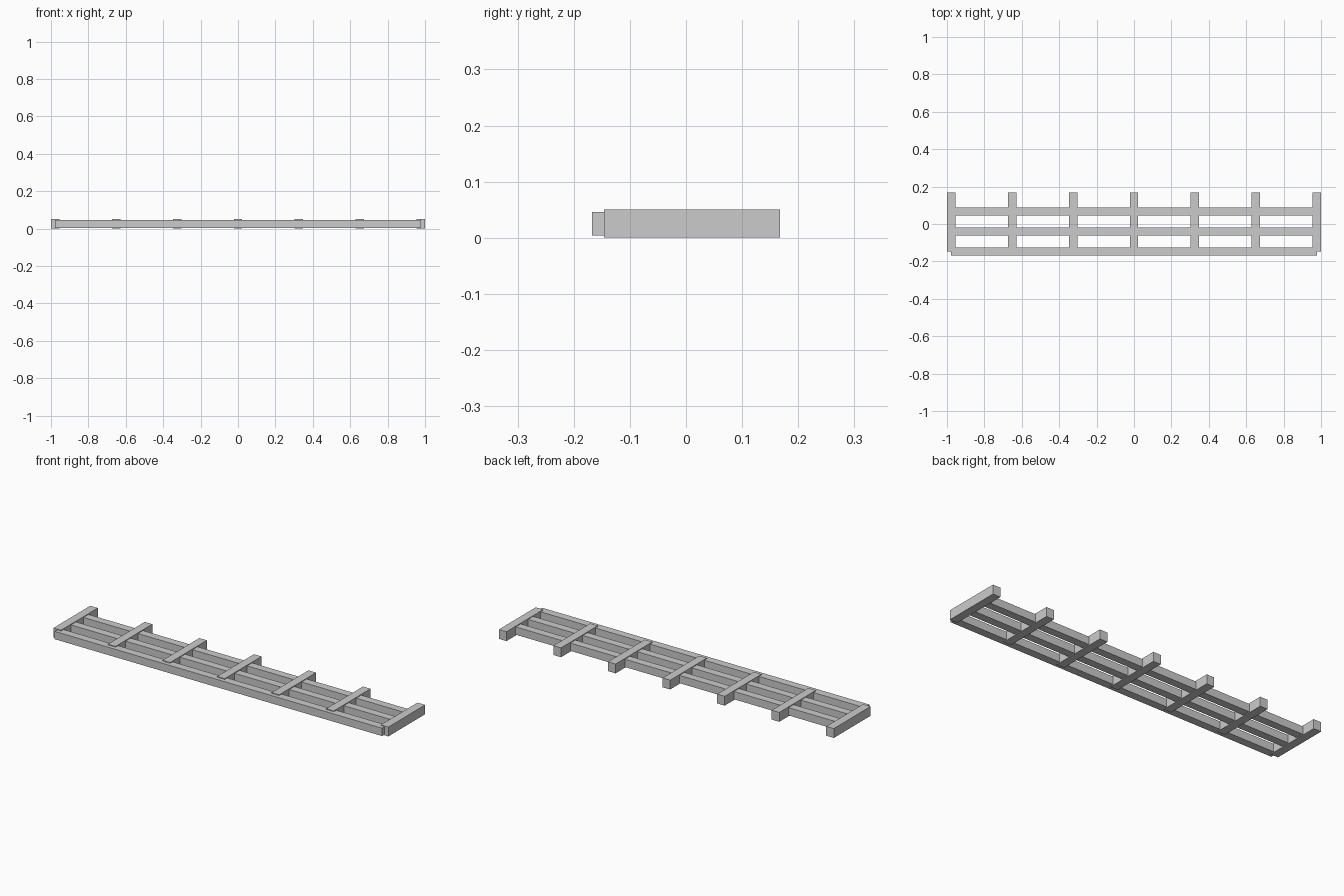
import bpy

if "Cube" in bpy.data.objects:
    bpy.data.objects.remove(bpy.data.objects["Cube"])

grey = bpy.data.materials.new("light grey")
grey.diffuse_color = (0.6, 0.6, 0.6, 1)
grey.use_nodes = True
grey.node_tree.nodes["Principled BSDF"].inputs["Base Color"].default_value = grey.diffuse_color


def beam(name, lo, hi):
    """Box spanning two opposite corners."""
    bpy.ops.mesh.primitive_cube_add(size=1, location=[(a + b) / 2 for a, b in zip(lo, hi)])
    ob = bpy.context.object
    ob.name = name
    ob.scale = [b - a for a, b in zip(lo, hi)]
    bpy.ops.object.transform_apply(location=False, rotation=False, scale=True)
    ob.data.materials.append(grey)


SPACING = 0.3258   # distance between crossbars
END = 3 * SPACING  # rails stop at the centre of the end crossbars

# Three long rails, slightly thinner than the crossbars
for i, y in enumerate((-0.146, -0.039, 0.067)):
    beam(f"rail_{i + 1}", (-END, y - 0.0215, 0.0042), (END, y + 0.0215, 0.0463))

# Seven crossbars, ending halfway over the front rail and overhanging at the back
for i in range(7):
    x = (i - 3) * SPACING
    beam(f"crossbar_{i + 1}", (x - 0.0226, -0.146, 0), (x + 0.0226, 0.1675, 0.0505))
